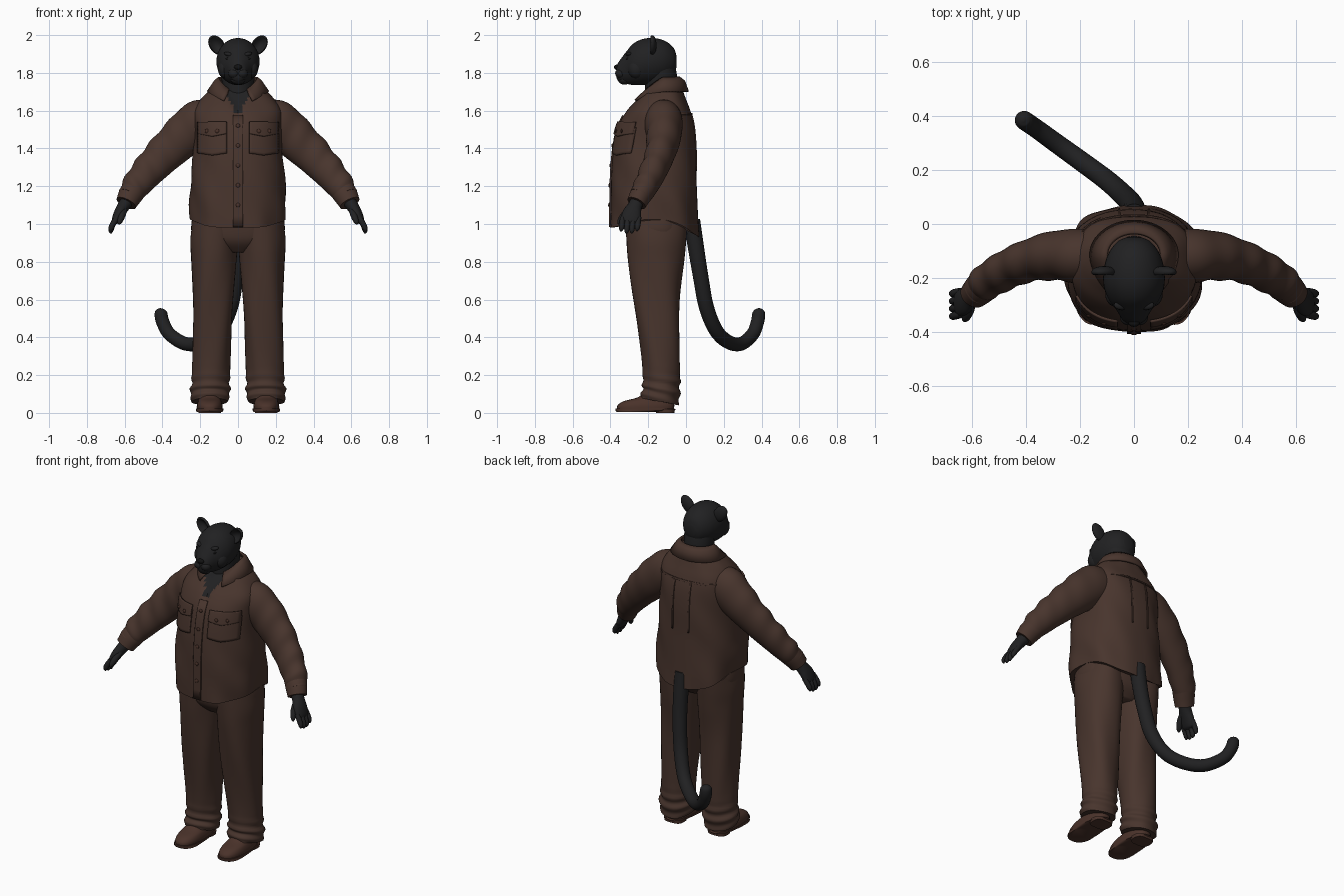
import bpy, bmesh
from math import sin, cos, pi, radians, exp
from mathutils import Vector, Matrix

cube = bpy.data.objects.get("Cube")
if cube:
    bpy.data.objects.remove(cube, do_unlink=True)


def material(name, rgb):
    m = bpy.data.materials.new(name)
    m.use_nodes = True
    m.diffuse_color = (*rgb, 1)
    bsdf = next(n for n in m.node_tree.nodes if n.type == "BSDF_PRINCIPLED")
    bsdf.inputs["Base Color"].default_value = (*rgb, 1)
    bsdf.inputs["Roughness"].default_value = 0.8
    return m


FUR = material("black fur", (0.015, 0.015, 0.016))
CLOTH = material("brown cloth", (0.065, 0.035, 0.026))
LEATHER = material("brown leather", (0.068, 0.032, 0.023))
DARK = material("near black", (0.006, 0.006, 0.006))
X, Y, Z = Vector((1, 0, 0)), Vector((0, 1, 0)), Vector((0, 0, 1))


def finish(name, bm, mat, angle=50, thick=0):
    bmesh.ops.recalc_face_normals(bm, faces=bm.faces)
    me = bpy.data.meshes.new(name)
    bm.to_mesh(me)
    bm.free()
    me.materials.append(mat)
    ob = bpy.data.objects.new(name, me)
    bpy.context.collection.objects.link(ob)
    bpy.ops.object.select_all(action="DESELECT")
    ob.select_set(True)
    bpy.context.view_layer.objects.active = ob
    bpy.ops.object.shade_smooth_by_angle(angle=radians(angle))
    if thick:
        mod = ob.modifiers.new("thickness", "SOLIDIFY")
        mod.thickness, mod.offset = thick, 0
    return ob


def spline(rows, steps):
    """Catmull-Rom through rows of any length."""
    out = []
    for i in range(len(rows) - 1):
        p = [rows[max(0, min(len(rows) - 1, i + k))] for k in (-1, 0, 1, 2)]
        for j in range(steps):
            t = j / steps
            out.append([b + t / 2 * (c - a + t * (2*a - 5*b + 4*c - d + t * (3*(b - c) + d - a)))
                        for a, b, c, d in zip(*p)])
    return out + [list(rows[-1])]


def loft(name, rows, mat, axes=None, ref=Y, n=32, steps=5, power=2, fn=None, mirror=1, angle=50):
    """Skin rings given as (x, y, z, radius_u, radius_v)."""
    bm = bmesh.new()
    rings, path = [], spline(rows, steps)
    for i, (x, y, z, a, b) in enumerate(path):
        if axes:
            u, v = axes
        else:
            t = Vector(path[min(i + 1, len(path) - 1)][:3]) - Vector(path[max(i - 1, 0)][:3])
            u = t.cross(ref).normalized()
            v = t.cross(u).normalized()
        ring = []
        for k in range(n):
            w = 2 * pi * k / n
            c, s = cos(w), sin(w)
            c = (1 if c > 0 else -1) * abs(c) ** (2 / power)
            s = (1 if s > 0 else -1) * abs(s) ** (2 / power)
            f = fn(i / (len(path) - 1), w) if fn and not axes else 0
            p = Vector((x, y, z)) + u * (a + f) * c + v * (b + f) * s
            if fn and axes:
                p = fn(p, w)
            ring.append(bm.verts.new((p.x * mirror, p.y, p.z)))
        rings.append(ring)
    for r, q in zip(rings, rings[1:]):
        for k in range(n):
            bm.faces.new((r[k], r[(k + 1) % n], q[(k + 1) % n], q[k]))
    bm.faces.new(rings[0])
    bm.faces.new(rings[-1])
    return finish(name, bm, mat, angle)


def ball(name, at, size, mat, rot=None, fn=None):
    bm = bmesh.new()
    bmesh.ops.create_uvsphere(bm, u_segments=24, v_segments=16, radius=1)
    for v in bm.verts:
        p = Vector(v.co)
        p = fn(p) if fn else p
        p = Vector([c * s for c, s in zip(p, size)])
        v.co = (rot @ p if rot else p) + Vector(at)
    return finish(name, bm, mat)


# Shirt body: rows of centre, height, half width, half depth
BODY = [(0, -.165, .98, .25, .235), (0, -.168, 1.1, .255, .23), (0, -.17, 1.25, .248, .225),
        (0, -.165, 1.4, .235, .218), (0, -.157, 1.52, .232, .2), (0, -.145, 1.6, .23, .168),
        (0, -.13, 1.66, .195, .13), (0, -.118, 1.71, .145, .1), (0, -.112, 1.745, .1, .082)]
POWER = 2.4
FINE = spline(BODY, 6)


def in_neckline(p):
    return p.y < -.13 and abs(p.x) < (p.z - 1.57) * .52


def shirt_shape(p, w):
    low = max(0, min(1, (1.2 - p.z) / .22))
    lift = .045 * abs(cos(w)) ** 3 - (.05 * max(0, sin(w)) ** 2)
    fold = low * .006 * sin(7 * w + p.z * 4) + .003 * sin(5 * w + 22 * p.z)
    centre = Vector((0, -.165, p.z))
    p = p + (p - centre).normalized() * fold * min(1, abs(cos(w)) * 2)
    p.z += low * lift
    if in_neckline(p):
        p.y += .014
    return p


shirt = loft("shirt_body", BODY, CLOTH, (X, Y), n=96, steps=6, power=POWER, fn=shirt_shape)
shirt.data.materials.append(FUR)
for f in shirt.data.polygons:
    f.material_index = int(in_neckline(f.center))


def surface_y(x, z, side):
    r = min(FINE, key=lambda q: abs(q[2] - z))
    i = FINE.index(r)
    o = FINE[min(len(FINE) - 1, i + 1) if z > r[2] else max(0, i - 1)]
    t = 0 if o is r else min(1, (z - r[2]) / (o[2] - r[2]))
    yc, a, b = (r[k] + t * (o[k] - r[k]) for k in (1, 3, 4))
    return yc + side * b * max(0, 1 - min(1, abs(x) / a) ** POWER) ** (1 / POWER)


def patch(name, x0, x1, z0, z1, off, side=-1, point=0, thick=.009):
    """Cloth panel that follows the shirt; point drops the middle of its lower edge."""
    bm, n, m = bmesh.new(), 12, 10
    grid = []
    for i in range(n + 1):
        x = x0 + (x1 - x0) * i / n
        bottom = z0 - point * (1 - abs(2 * i / n - 1))
        col = [bottom + (z1 - bottom) * j / m for j in range(m + 1)]
        grid.append([bm.verts.new((x, surface_y(x, z, side) + side * off, z)) for z in col])
    for a, b in zip(grid, grid[1:]):
        for j in range(m):
            bm.faces.new((a[j], b[j], b[j + 1], a[j + 1]))
    return finish(name, bm, CLOTH, 40, thick)


def button(name, x, z, off):
    ball(name, (x, surface_y(x, z, -1) - off, z), (.011, .005, .011), LEATHER)


# Placket, buttons and back seams
patch("button_placket", -.026, .026, .985, 1.575, .004)
for i in range(5):
    button("shirt_button", 0, 1.1 + .105 * i, .009)
patch("back_yoke_seam", -.2, .2, 1.578, 1.588, .003, 1, thick=.006)
for s in (-1, 1):
    patch("back_pleat", s * .055 - .004, s * .055 + .004, 1.28, 1.58, .003, 1, thick=.006)

# Folded collar, open at the front
bm = bmesh.new()
strips = []
for i in range(41):
    w = radians(-152 + 304 * i / 40)
    front = max(0, -cos(w))
    reach = 1 + .35 * front
    top = (.1 * sin(w), -.115 + .08 * cos(w) * reach, 1.775 - .075 * front ** 1.5)
    mid = (.122 * sin(w), -.115 + .105 * cos(w) * reach, 1.755 - .085 * front ** 1.5)
    low = (.16 * sin(w), -.115 + .125 * cos(w) * (1 + .45 * front), 1.7 - .06 * front ** 2)
    strips.append([bm.verts.new(p) for p in (top, mid, low)])
for a, b in zip(strips, strips[1:]):
    for j in range(2):
        bm.faces.new((a[j], b[j], b[j + 1], a[j + 1]))
finish("shirt_collar", bm, CLOTH, 60, .012)

# Trouser seat
loft("trouser_seat", [(0, -.155, .85, .08, .1), (0, -.155, .9, .2, .145), (0, -.155, .96, .247, .162),
                      (0, -.155, 1.08, .235, .17)], CLOTH, (X, Y), n=48, power=2.4)


def trouser_shape(p, w):
    stack = exp(-((p.z - .13) / .06) ** 2)
    k = .007 * stack * sin(p.z * 110 + 2 * sin(w)) + .003 * sin(4 * w + p.z * 9)
    p = p + Vector((cos(w), sin(w), 0)) * k
    p.z += max(0, 1 - (p.z - .05) / .1) * -.022 * sin(w)
    return p


def sleeve_fold(t, w):
    return .005 * sin(t * 38 + 2 * cos(w)) * min(1, t * 2.5) * (.5 + .5 * sin(w + 1))


def ear_hollow(p):
    if p.y < 0:
        p.y = -.9 + 1.6 * (1 - (p.x ** 2 + p.z ** 2)) if p.x ** 2 + p.z ** 2 < .75 else p.y
    return p


for s, side in ((1, "left"), (-1, "right")):
    # Chest pocket and flap
    xs = sorted((s * .06, s * .213))
    patch(side + "_pocket", *xs, 1.375, 1.51, .006, point=.012)
    patch(side + "_pocket_flap", *xs, 1.478, 1.54, .014, point=.015)
    for x in (.11, .165):
        button(side + "_pocket_button", s * x, 1.492, .02)
    # Sleeve and cuff
    loft(side + "_sleeve", [(.1, -.12, 1.57, .09, .09), (.2, -.118, 1.535, .122, .1),
         (.3, -.118, 1.455, .112, .09), (.4, -.14, 1.36, .098, .076), (.48, -.175, 1.275, .086, .07),
         (.545, -.215, 1.195, .073, .063), (.575, -.245, 1.145, .058, .054)],
         CLOTH, n=40, steps=8, fn=sleeve_fold, mirror=s)
    loft(side + "_cuff", [(.548, -.218, 1.185, .066, .06), (.57, -.24, 1.152, .064, .058),
         (.592, -.262, 1.11, .056, .052)], CLOTH, mirror=s)
    # Hand
    loft(side + "_palm", [(.575, -.25, 1.14, .036, .036), (.605, -.27, 1.095, .033, .038),
         (.63, -.287, 1.055, .028, .05), (.65, -.295, 1.015, .02, .048), (.655, -.297, 1.0, .008, .03)],
         FUR, mirror=s)
    for i in range(4):
        y, drop = -.25 - .028 * i, (.012, 0, 0, .01)[i]
        loft(side + "_finger", [(.64, y, 1.035, .014, .014), (.662, y - .005, 1.0, .015, .015),
             (.673, y - .008, .965 + drop, .013, .013), (.672, y - .01, .95 + drop, .004, .004)],
             FUR, n=14, mirror=s)
    loft(side + "_thumb", [(.6, -.285, 1.085, .016, .016), (.612, -.325, 1.05, .018, .018),
         (.625, -.35, 1.015, .014, .014), (.63, -.357, .998, .004, .004)], FUR, n=14, mirror=s)
    # Trouser leg
    loft(side + "_trouser_leg", [(.15, -.14, .06, .093, .1), (.148, -.135, .1, .102, .098),
         (.145, -.13, .16, .098, .096), (.14, -.135, .3, .1, .1), (.132, -.156, .6, .108, .125),
         (.128, -.158, .8, .117, .146), (.126, -.157, .92, .123, .156), (.12, -.155, 1.05, .115, .165)],
         CLOTH, (X, Y), n=40, steps=8, power=2.3, fn=trouser_shape, mirror=s)
    # Shoe
    loft(side + "_shoe_upper", [(.15, -.215, .016, .068, .15), (.15, -.212, .04, .068, .15),
         (.15, -.2, .062, .062, .13), (.15, -.165, .085, .052, .085), (.15, -.145, .13, .045, .065)],
         LEATHER, (X, Y), power=2.4, mirror=s)
    loft(side + "_shoe_sole", [(.15, -.275, .004, .068, .09), (.15, -.217, .012, .072, .156),
         (.15, -.217, .022, .072, .156)], LEATHER, (X, Y), steps=2, power=2.4, mirror=s, angle=30)
    loft(side + "_shoe_heel", [(.15, -.11, 0, .06, .048), (.15, -.11, .02, .062, .05)],
         LEATHER, (X, Y), steps=1, power=3, mirror=s, angle=30)
    # Ear
    tilt = Matrix.Rotation(s * radians(35), 3, "Y")
    ball(side + "_ear", (s * .112, -.178, 1.947), (.039, .022, .057), FUR, tilt, ear_hollow)
    # Face
    ball(side + "_muzzle", (s * .022, -.345, 1.797), (.03, .03, .027), FUR)
    ball(side + "_cheek", (s * .066, -.262, 1.82), (.04, .045, .05), FUR)
    ball(side + "_brow", (s * .045, -.3, 1.897), (.03, .018, .012), FUR, Matrix.Rotation(s * -.25, 3, "Y"))
    ball(side + "_eye", (s * .05, -.306, 1.873), (.016, .013, .009), DARK, Matrix.Rotation(s * -.3, 3, "Y"))

# Head and neck
HEAD = [(-.05, 1.86, .03, .03), (-.066, 1.863, .07, .062), (-.11, 1.865, .104, .095),
        (-.17, 1.862, .122, .112), (-.23, 1.857, .122, .112), (-.28, 1.845, .109, .094),
        (-.315, 1.828, .086, .068), (-.34, 1.815, .066, .052), (-.358, 1.805, .05, .04),
        (-.368, 1.803, .03, .025)]
loft("head", [(0, *r) for r in HEAD], FUR, (Z, X), n=40)
ball("chin", (0, -.325, 1.765), (.038, .035, .027), FUR)
ball("nose", (0, -.366, 1.83), (.021, .015, .014), DARK)
loft("neck", [(0, -.13, 1.6, .085, .09), (0, -.13, 1.7, .082, .087), (0, -.132, 1.78, .088, .085),
              (0, -.14, 1.85, .09, .08)], FUR, (X, Y))

# Tail, curling up behind the right leg
loft("tail", [(0, .03, 1.02, .045, .045), (0, .052, .88, .043, .043), (-.012, .078, .72, .041, .041),
              (-.04, .108, .56, .04, .04), (-.098, .16, .435, .038, .038), (-.185, .225, .375, .037, .037),
              (-.275, .29, .365, .036, .036), (-.36, .352, .415, .035, .035), (-.398, .378, .48, .035, .035),
              (-.408, .385, .525, .034, .034), (-.41, .386, .545, .024, .024), (-.41, .386, .554, .006, .006)],
     FUR, ref=Vector((.58, .81, 0)), n=24, steps=6)
